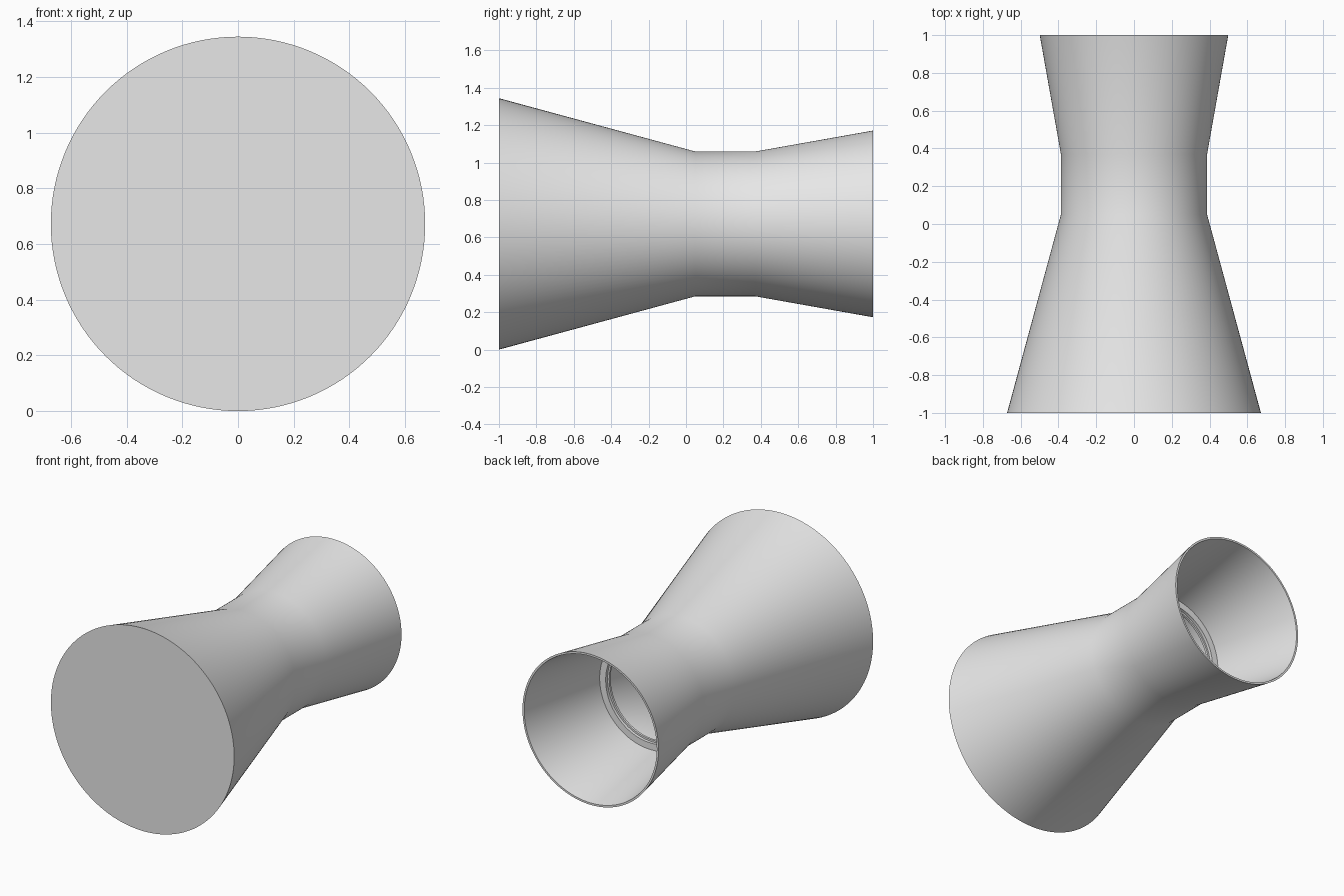
import bpy, bmesh, math
from mathutils import Vector

SEGMENTS = 128
RADIUS = 0.672      # widest end, rests on the ground
WALL = 0.013

old = bpy.data.objects.get("Cube")
if old:
    bpy.data.objects.remove(old, do_unlink=True)

grey = bpy.data.materials.new("plain_grey")
grey.use_nodes = True
grey.diffuse_color = (0.8, 0.8, 0.8, 1)
grey.node_tree.nodes["Principled BSDF"].inputs["Base Color"].default_value = grey.diffuse_color


def lathe(name, profile, closed=False):
    """Turn (radius, y) points around the y axis."""
    bm = bmesh.new()
    verts = [bm.verts.new((r, y, 0)) for r, y in profile]
    pairs = list(zip(verts, verts[1:]))
    if closed:
        pairs.append((verts[-1], verts[0]))
    edges = [bm.edges.new(p) for p in pairs]
    bmesh.ops.spin(bm, geom=verts + edges, cent=(0, 0, 0), axis=(0, 1, 0),
                   angle=math.tau, steps=SEGMENTS, use_duplicate=False)
    bmesh.ops.remove_doubles(bm, verts=bm.verts[:], dist=0.0001)
    bmesh.ops.recalc_face_normals(bm, faces=bm.faces[:])
    bmesh.ops.translate(bm, verts=bm.verts[:], vec=Vector((0, 0, RADIUS)))
    mesh = bpy.data.meshes.new(name)
    bm.to_mesh(mesh)
    bm.free()
    mesh.materials.append(grey)
    obj = bpy.data.objects.new(name, mesh)
    bpy.context.collection.objects.link(obj)
    bpy.ops.object.select_all(action='DESELECT')
    obj.select_set(True)
    bpy.context.view_layer.objects.active = obj
    bpy.ops.object.shade_smooth_by_angle(angle=math.radians(30))
    return obj


# Thin flared shell: closed wide front, straight waist, open back
outer = [(RADIUS, -1), (0.387, 0.05), (0.387, 0.37), (0.499, 1)]
inner = [(r - WALL, y) for r, y in reversed(outer)]
inner[-1] = (RADIUS - WALL - 0.004, -1 + WALL)
lathe("flared_body", [(0, -1)] + outer + inner + [(0, -1 + WALL)])

# Stepped ring seated in the waist
lathe("waist_ring", [(0.378, 0.37), (0.33, 0.37), (0.33, 0.35),
                     (0.318, 0.35), (0.318, 0.335), (0.378, 0.335)], closed=True)
